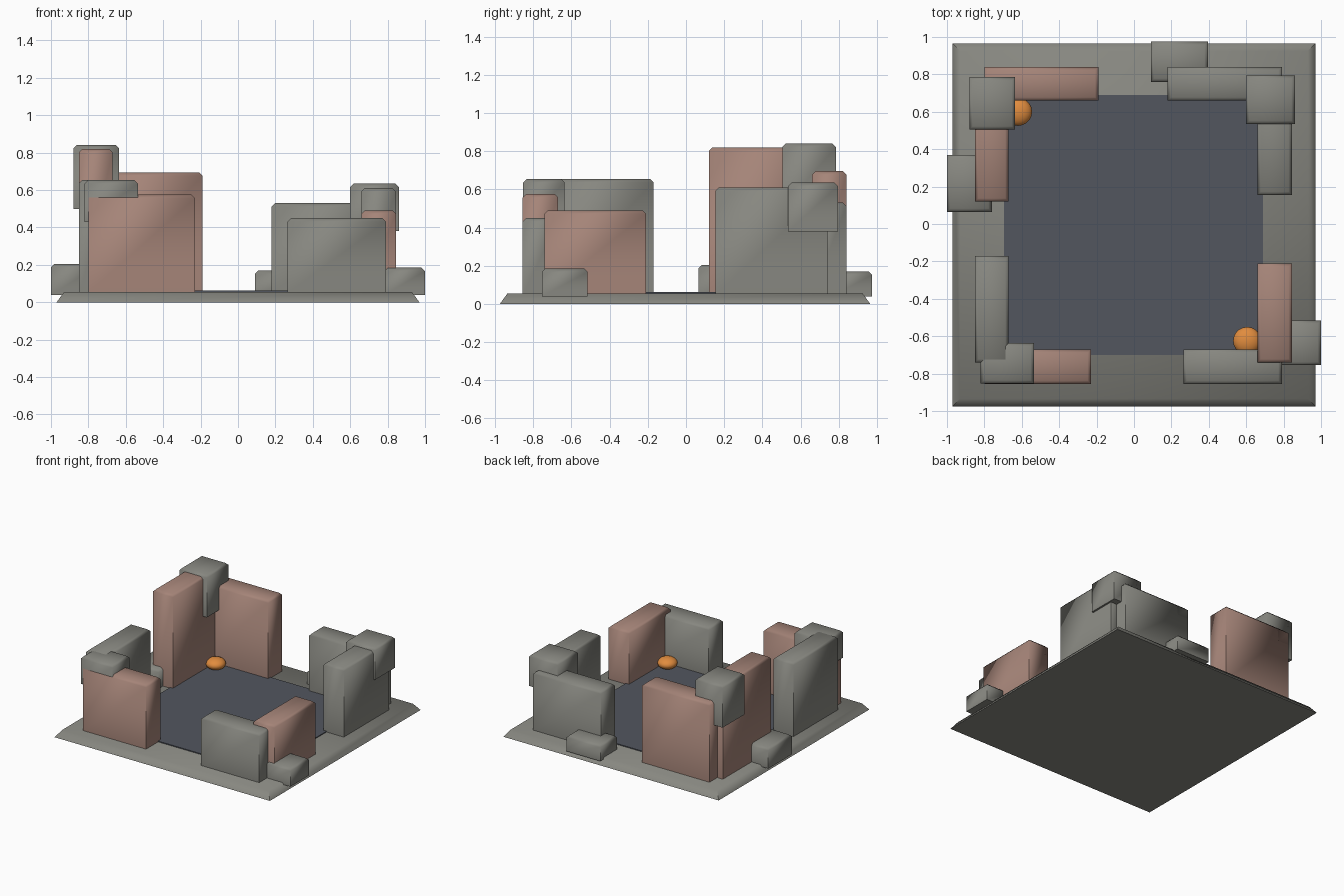
import bpy, bmesh, math

if "Cube" in bpy.data.objects:
    bpy.data.objects.remove(bpy.data.objects["Cube"])


def material(name, rgb):
    m = bpy.data.materials.new(name)
    m.diffuse_color = (*rgb, 1)
    m.use_nodes = True
    m.node_tree.nodes["Principled BSDF"].inputs["Base Color"].default_value = m.diffuse_color
    return m


STONE = material("grey stone", (0.242, 0.242, 0.216))
BRICK = material("faded brick", (0.376, 0.231, 0.188))
SLATE = material("dark slate", (0.084, 0.093, 0.114))
EMBER = material("orange ember", (0.75, 0.262, 0.048))


def finish(obj, mat, angle):
    obj.data.materials.append(mat)
    bpy.ops.object.select_all(action='DESELECT')
    obj.select_set(True)
    bpy.context.view_layer.objects.active = obj
    bpy.ops.object.shade_smooth_by_angle(angle=math.radians(angle))


def block(name, mat, x, y, z, inset=0.018, drop=0.018):
    """Box between the given ranges whose top edges are chamfered."""
    bm = bmesh.new()
    rings = []
    levels = [(z[0], 0), (z[1] - drop, 0), (z[1], inset)]
    if drop >= z[1] - z[0]:
        levels = [(z[0], 0), (z[1], inset)]
    for h, i in levels:
        corners = [(x[0] + i, y[0] + i), (x[1] - i, y[0] + i),
                   (x[1] - i, y[1] - i), (x[0] + i, y[1] - i)]
        rings.append([bm.verts.new((a, b, h)) for a, b in corners])
    bm.faces.new(rings[0][::-1])
    bm.faces.new(rings[-1])
    for lo, hi in zip(rings, rings[1:]):
        for k in range(4):
            n = (k + 1) % 4
            bm.faces.new((lo[k], lo[n], hi[n], hi[k]))
    mesh = bpy.data.meshes.new(name)
    bm.to_mesh(mesh)
    bm.free()
    obj = bpy.data.objects.new(name, mesh)
    bpy.context.collection.objects.link(obj)
    finish(obj, mat, 62)


# Ground: tapered foundation and thin slate floor
block("foundation", STONE, (-0.97, 0.97), (-0.975, 0.965), (0, 0.055), 0.04, 0.055)
block("floor", SLATE, (-0.695, 0.69), (-0.70, 0.69), (0.045, 0.062), 0, 0.005)

# Broken walls, two on each side
BACK, FRONT = (0.66, 0.84), (-0.855, -0.67)
LEFT, RIGHT = (-0.85, -0.67), (0.66, 0.845)
block("back_wall_left", BRICK, (-0.80, -0.19), BACK, (0.05, 0.695))
block("back_wall_right", STONE, (0.18, 0.79), BACK, (0.05, 0.53))
block("front_wall_left", BRICK, (-0.80, -0.23), FRONT, (0.05, 0.575))
block("front_wall_right", STONE, (0.265, 0.79), FRONT, (0.05, 0.45))
block("left_wall_front", STONE, LEFT, (-0.74, -0.17), (0.05, 0.655))
block("left_wall_back", BRICK, LEFT, (0.12, 0.74), (0.05, 0.82))
block("right_wall_front", BRICK, RIGHT, (-0.74, -0.21), (0.05, 0.49))
block("right_wall_back", STONE, RIGHT, (0.155, 0.74), (0.05, 0.61))

# Corner stones resting on the wall tops
block("corner_stone_back_left", STONE, (-0.88, -0.635), (0.505, 0.785), (0.50, 0.84))
block("corner_stone_back_right", STONE, (0.60, 0.86), (0.535, 0.795), (0.38, 0.635))
block("corner_stone_front_left", STONE, (-0.82, -0.535), (-0.853, -0.635), (0.43, 0.653))

# Fallen rubble outside the walls
block("rubble_left", STONE, (-1.0, -0.76), (0.065, 0.37), (0.04, 0.205))
block("rubble_back", STONE, (0.09, 0.395), (0.76, 0.975), (0.04, 0.17))
block("rubble_right", STONE, (0.785, 1.0), (-0.755, -0.515), (0.04, 0.185))

# Flattened embers in two opposite corners
for name, x, y in (("ember_back", -0.62, 0.60), ("ember_front", 0.605, -0.625)):
    bpy.ops.mesh.primitive_uv_sphere_add(segments=20, ring_count=10, radius=0.075,
                                         location=(x, y, 0.095))
    ember = bpy.context.object
    ember.name = name
    ember.scale.z = 0.6
    finish(ember, EMBER, 60)
